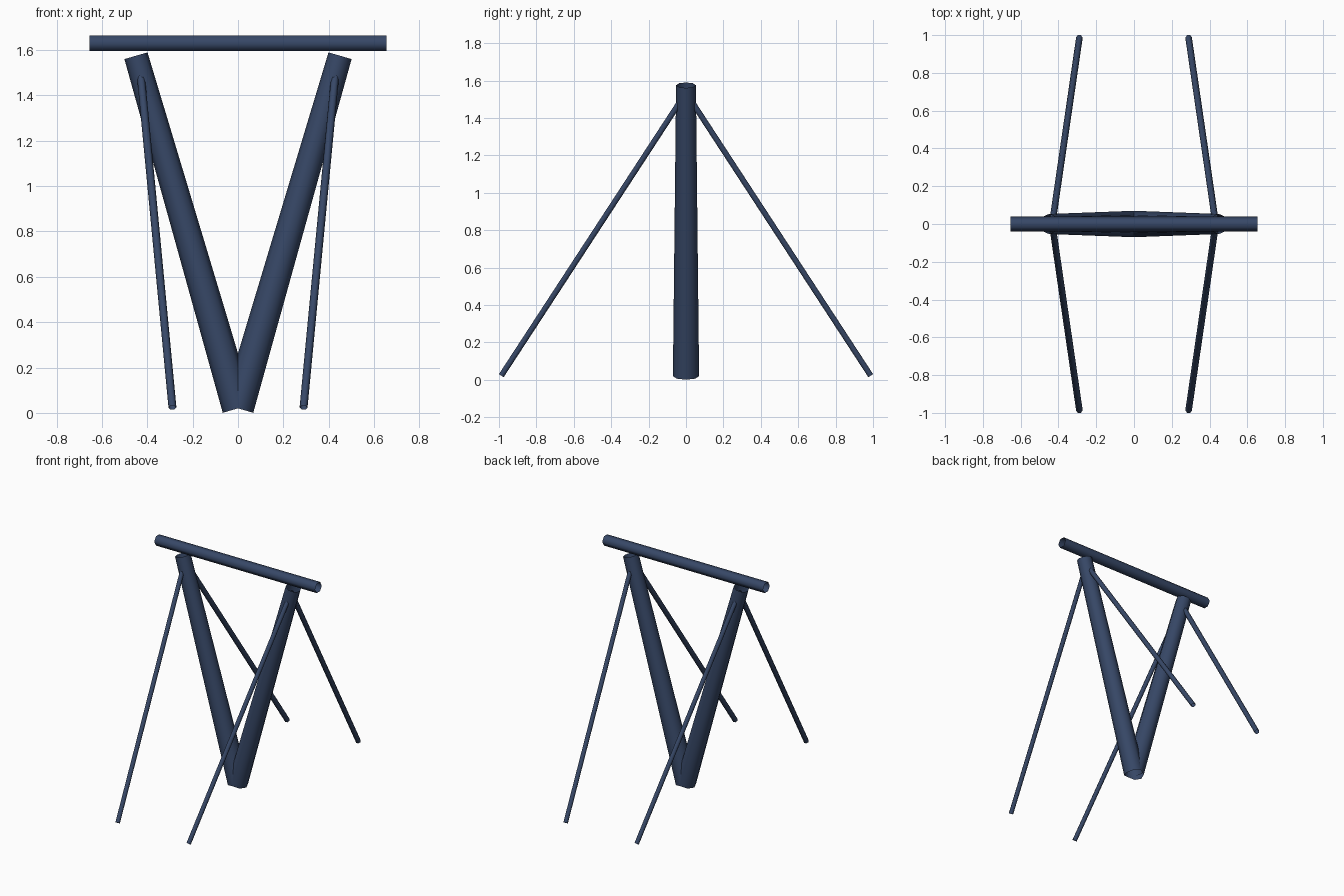
import bpy
from mathutils import Vector, Matrix

cube = bpy.data.objects.get("Cube")
if cube:
    bpy.data.objects.remove(cube, do_unlink=True)

# Single painted-steel colour
steel = bpy.data.materials.new("slate_blue_steel")
steel.use_nodes = True
color = (0.038, 0.064, 0.135, 1.0)
steel.diffuse_color = color
steel.node_tree.nodes["Principled BSDF"].inputs["Base Color"].default_value = color


def tube(name, start, end, r_start, r_end, sides, corner):
    """Open smooth tube between two points, with one corner facing `corner`."""
    a, b = Vector(start), Vector(end)
    axis = (b - a).normalized()
    c = Vector(corner)
    c = (c - axis * c.dot(axis)).normalized()
    side = axis.cross(c)
    # The primitive's first vertex lies on local +Y
    frame = Matrix((-side, c, axis)).transposed().to_4x4()
    bpy.ops.mesh.primitive_cone_add(vertices=sides, radius1=r_start, radius2=r_end,
                                    depth=(b - a).length, end_fill_type='NOTHING')
    obj = bpy.context.object
    obj.name = obj.data.name = name
    obj.matrix_world = Matrix.Translation((a + b) / 2) @ frame
    obj.data.materials.append(steel)
    bpy.ops.object.shade_smooth()
    return obj


# Horizontal beam across the top
tube("top_beam", (-0.655, 0, 1.63), (0.655, 0, 1.63), 0.039, 0.039, 6, (0, 1, 0))

for x, side in ((1, "left"), (-1, "right")):
    # Tapered main leg, the pair forming a V
    tube(f"main_leg_{side}", (0, 0, 0.02), (0.45 * x, 0, 1.575), 0.07, 0.053, 8, (0, 1, 0))
    # Thin braces splayed to the front and back
    for y, end in ((-1, "front"), (1, "back")):
        tube(f"brace_{end}_{side}", (0.289 * x, 0.987 * y, 0.023), (0.433 * x, 0, 1.535),
             0.0175, 0.0175, 6, (1, 0, 0))
